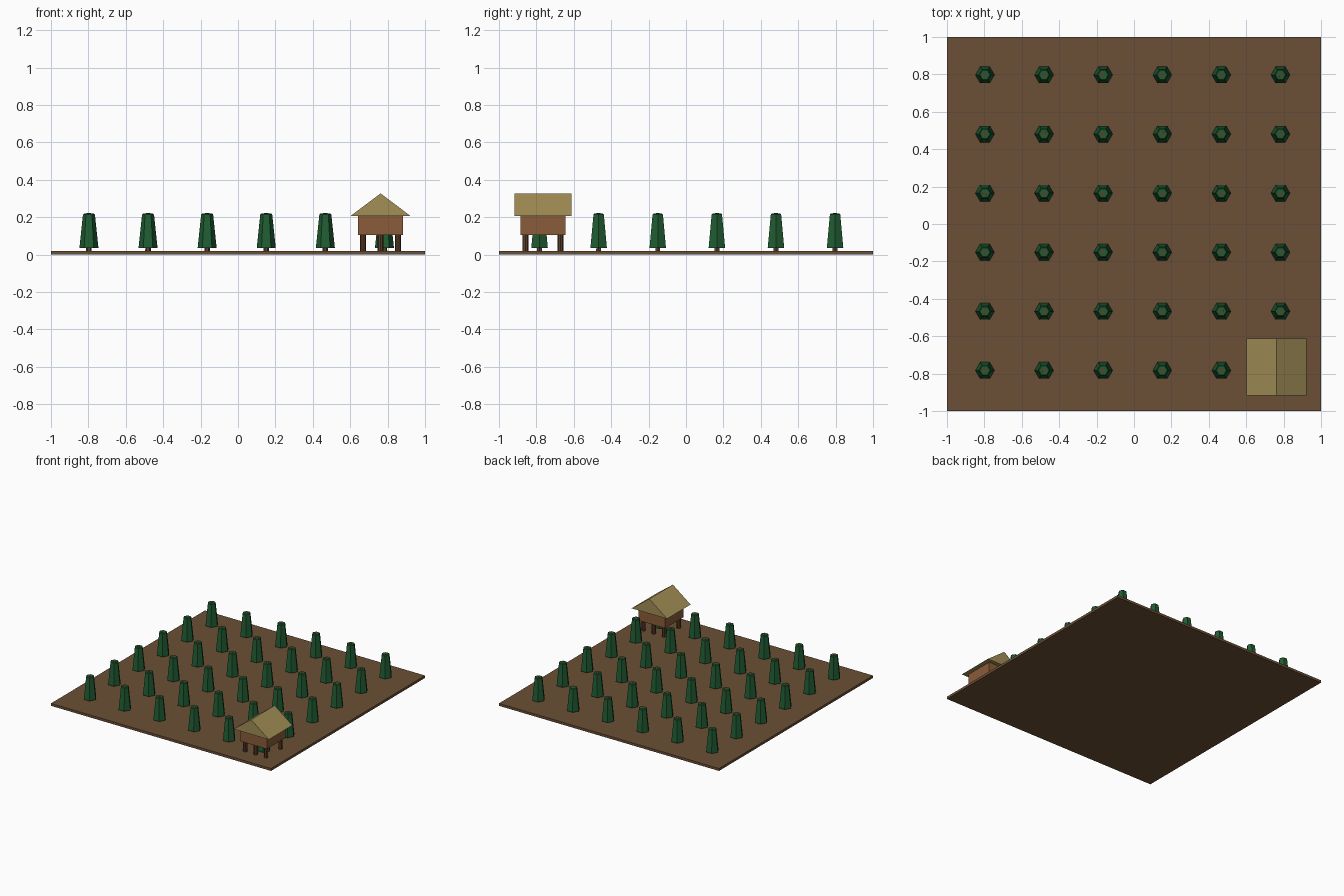
import bpy, math

if "Cube" in bpy.data.objects:
    bpy.data.objects.remove(bpy.data.objects["Cube"])

def mat(name, rgb):
    m = bpy.data.materials.new(name)
    m.diffuse_color = [((c / 255 + 0.055) / 1.055) ** 2.4 for c in rgb] + [1]
    m.use_nodes = True
    m.node_tree.nodes["Principled BSDF"].inputs["Base Color"].default_value = m.diffuse_color
    return m

SOIL = mat("soil brown", (107, 79, 54))
BARK = mat("bark brown", (94, 64, 42))
LEAF = mat("dark leaf green", (32, 92, 50))
WALL = mat("wall wood", (139, 92, 58))
THATCH = mat("thatch straw", (163, 142, 86))

def add(name, verts, faces, m):
    me = bpy.data.meshes.new(name)
    me.from_pydata(verts, [], faces)
    me.materials.append(m)
    ob = bpy.data.objects.new(name, me)
    bpy.context.collection.objects.link(ob)
    return ob

def box(name, x0, x1, y0, y1, z0, z1, m):
    v = [(x, y, z) for z in (z0, z1) for x, y in ((x0, y0), (x1, y0), (x1, y1), (x0, y1))]
    f = [(3, 2, 1, 0), (4, 5, 6, 7)] + [(i, (i + 1) % 4, (i + 1) % 4 + 4, i + 4) for i in range(4)]
    return add(name, v, f, m)

def lathe(name, x, y, rings, n, m):
    """Stack of n-sided rings given as (radius, z), capped at both ends."""
    v = [(x + r * math.cos(math.tau * i / n), y + r * math.sin(math.tau * i / n), z)
         for r, z in rings for i in range(n)]
    f = [tuple(reversed(range(n))), tuple(range(len(v) - n, len(v)))]
    for k in range(len(rings) - 1):
        f += [(k * n + i, k * n + (i + 1) % n, (k + 1) * n + (i + 1) % n, (k + 1) * n + i)
              for i in range(n)]
    return add(name, v, f, m)

# Ground slab
box("ground", -1, 1, -1, 1, 0, 0.02, SOIL)

# Plantation: six rows of six trees, trunk showing at the crown top
for i in range(6):
    for j in range(6):
        x, y = -0.797 + 0.316 * i, 0.797 - 0.316 * j
        lathe(f"trunk_{i}_{j}", x, y, [(0.015, 0.02), (0.012, 0.221)], 6, BARK)
        lathe(f"foliage_{i}_{j}", x, y, [(0.051, 0.034), (0.032, 0.214), (0.027, 0.219)], 6, LEAF)

# Hut on stilts
HX, HY = 0.762, -0.765
for dx in (-0.094, 0, 0.094):
    for dy in (-0.094, 0.094):
        lathe("hut_stilt", HX + dx, HY + dy, [(0.016, 0.02), (0.016, 0.106)], 8, BARK)
box("hut_body", HX - 0.121, HX + 0.121, HY - 0.121, HY + 0.121, 0.105, 0.207, WALL)

# Gabled roof, ridge along y
v = [(HX + dx, HY + dy, z) for dy in (-0.153, 0.153)
     for dx, z in ((-0.161, 0.206), (0.161, 0.206), (0, 0.327))]
add("hut_roof", v, [(0, 1, 2), (5, 4, 3), (0, 3, 4, 1), (1, 4, 5, 2), (2, 5, 3, 0)], THATCH)
